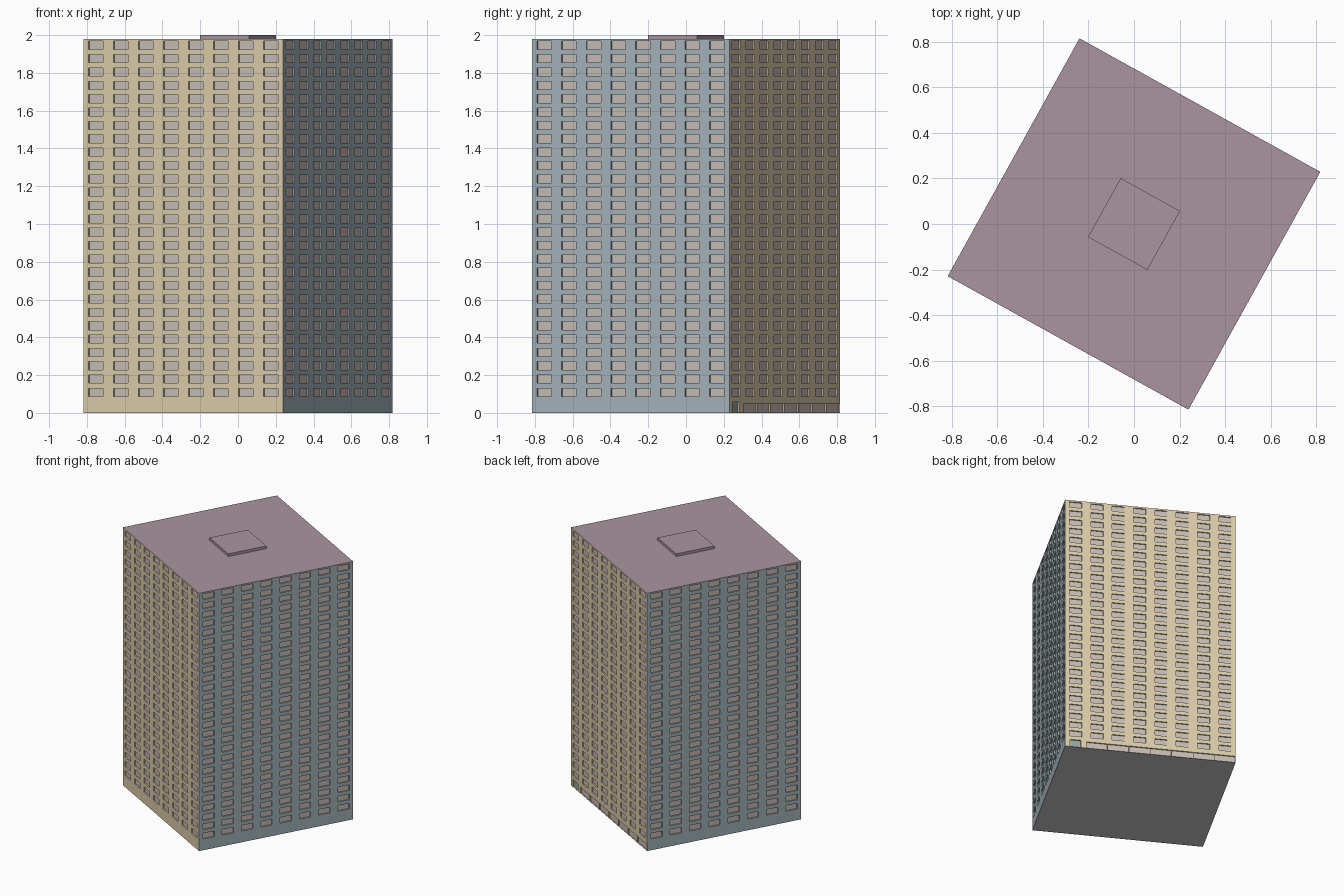
import bpy, bmesh, math
from mathutils import Matrix, Vector

if "Cube" in bpy.data.objects:
    bpy.data.objects.remove(bpy.data.objects["Cube"])

W, D, H = 1.21, 1.195, 1.98          # block width, depth, roof height
TURN = Matrix.Rotation(math.radians(-29), 4, 'Z')
COLS, ROWS = 8, 27
WIN_W, WIN_H, RECESS = 0.088, 0.043, 0.009
ROW_Z0, ROW_STEP = 0.108, 0.0707     # lowest window centre, storey height
GROUND = 0.07                        # top of the ground floor band


def material(name, rgb):
    m = bpy.data.materials.new(name)
    m.diffuse_color = (*rgb, 1)
    m.use_nodes = True
    m.node_tree.nodes["Principled BSDF"].inputs["Base Color"].default_value = m.diffuse_color
    return m


cream = material("cream_wall", (0.72, 0.61, 0.41))
blue = material("blue_wall", (0.38, 0.46, 0.50))
pane = material("window_pane", (0.58, 0.51, 0.47))
green = material("green_door", (0.30, 0.40, 0.34))
mauve = material("mauve_roof", (0.40, 0.30, 0.35))


def bands(lo, hi, openings):
    """Split lo..hi into (start, end, is_open) strips."""
    out, p = [], lo
    for a, b in openings:
        out += [(p, a, False), (a, b, True)]
        p = b
    return out + [(p, hi, False)]


def add_cells(bm, to3d, s_bands, z_bands, pane_index=1):
    """Wall grid; cells open in both directions are recessed panes."""
    def quad(pts, mat):
        f = bm.faces.new([bm.verts.new(to3d(*p)) for p in pts])
        f.material_index = mat
    for s0, s1, s_open in s_bands:
        if not s_open:               # solid pier, full height
            quad([(s0, z_bands[0][0], 0), (s1, z_bands[0][0], 0),
                  (s1, z_bands[-1][1], 0), (s0, z_bands[-1][1], 0)], 0)
            continue
        for z0, z1, z_open in z_bands:
            ring = [(s0, z0), (s1, z0), (s1, z1), (s0, z1)]
            d = RECESS if z_open else 0
            quad([(s, z, d) for s, z in ring], pane_index if z_open else 0)
            if z_open:               # reveals around the pane
                for i in range(4):
                    p, q = ring[i], ring[(i + 1) % 4]
                    quad([(*p, 0), (*q, 0), (*q, d), (*p, d)], 0)


def make_object(name, bm, mats):
    bm.transform(TURN)
    me = bpy.data.meshes.new(name)
    bm.to_mesh(me)
    bm.free()
    for m in mats:
        me.materials.append(m)
    ob = bpy.data.objects.new(name, me)
    bpy.context.collection.objects.link(ob)
    return ob


def facade(name, k, wall_mat, shops=False):
    """One of four walls, k quarter turns round from the front."""
    length, depth = (W, D) if k % 2 == 0 else (D, W)
    spin = Matrix.Rotation(k * math.pi / 2, 3, 'Z')

    def to3d(s, z, d):
        return spin @ Vector((s - length / 2, d - depth / 2, z))

    bm = bmesh.new()
    step = length / COLS
    cols = [((i + 0.5) * step - WIN_W / 2, (i + 0.5) * step + WIN_W / 2) for i in range(COLS)]
    rows = [(ROW_Z0 + j * ROW_STEP - WIN_H / 2, ROW_Z0 + j * ROW_STEP + WIN_H / 2) for j in range(ROWS)]
    add_cells(bm, to3d, bands(0, length, cols), bands(GROUND, H, rows))
    if shops:
        # entrance door, then seven shop fronts
        add_cells(bm, to3d, bands(0, step, [(0.034, 0.112)]),
                  bands(0, GROUND, [(0.001, 0.058)]), 2)
        fronts = [(i * step + 0.002, (i + 1) * step - 0.002) for i in range(1, COLS)]
        add_cells(bm, to3d, bands(step, length, fronts),
                  bands(0, GROUND, [(0.001, 0.05)]))
    else:
        add_cells(bm, to3d, [(0, length, False)], [(0, GROUND, False)])
    bmesh.ops.remove_doubles(bm, verts=bm.verts, dist=1e-5)
    make_object(name, bm, [wall_mat, pane, green])


facade("front_wall", 0, cream)
facade("right_wall", 1, blue)
facade("back_wall", 2, cream, shops=True)
facade("left_wall", 3, blue)


# roof deck and underside
def slab(name, z, up, mats):
    bm = bmesh.new()
    pts = [(-W / 2, -D / 2, z), (W / 2, -D / 2, z), (W / 2, D / 2, z), (-W / 2, D / 2, z)]
    bm.faces.new([bm.verts.new(p) for p in (pts if up else pts[::-1])])
    make_object(name, bm, mats)


slab("roof_deck", H, True, [mauve])
slab("underside", 0, False, [])

# rooftop plant room
bm = bmesh.new()
bmesh.ops.create_cube(bm, size=1)
bm.transform(Matrix.Translation((0, 0, H + 0.01)) @ Matrix.Diagonal((0.298, 0.296, 0.02, 1)))
make_object("roof_plant_room", bm, [mauve])
